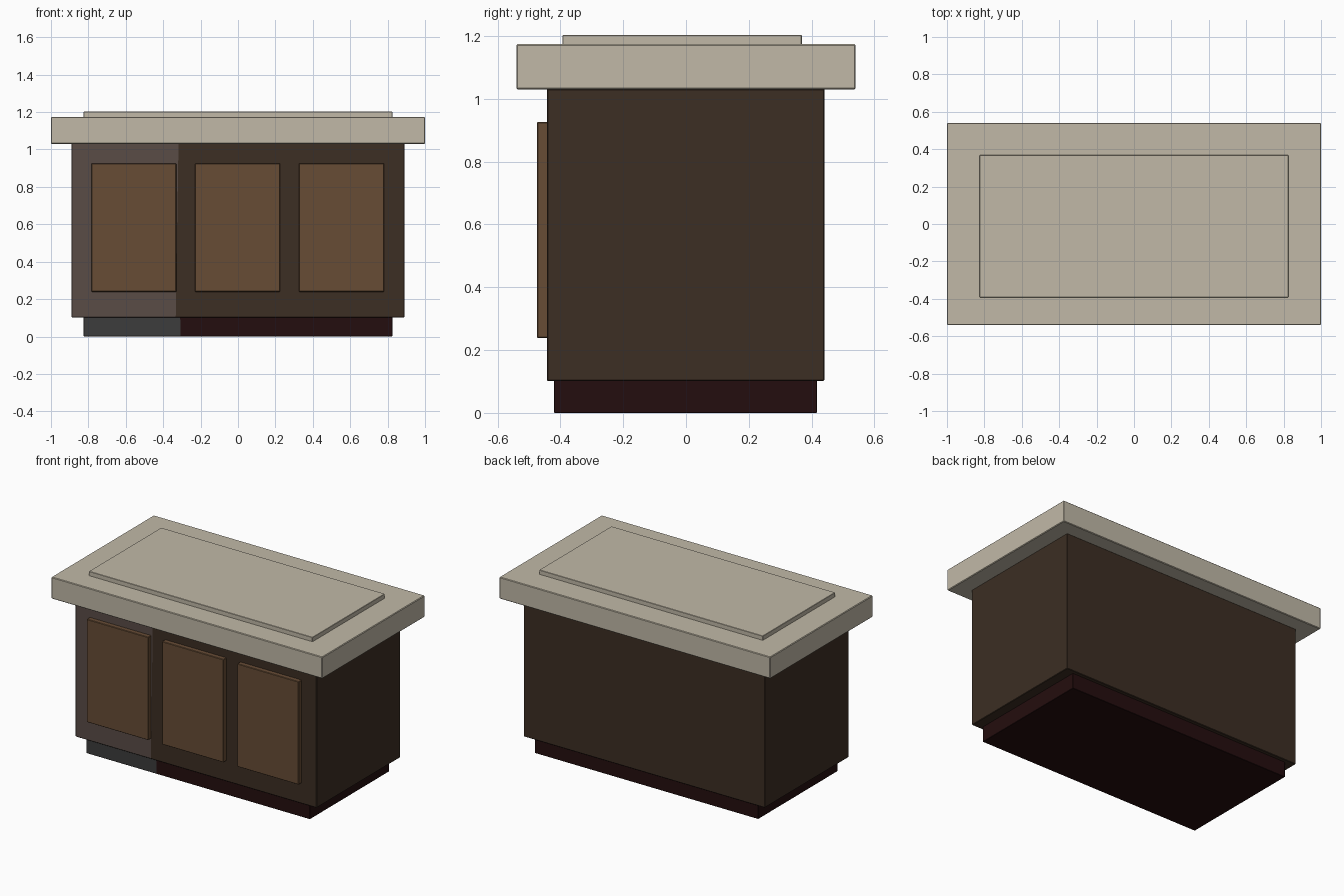
import bpy, bmesh
from mathutils import Vector

if "Cube" in bpy.data.objects:
    bpy.data.objects.remove(bpy.data.objects["Cube"])


def material(name, rgb):
    """Flat material from 0-255 sRGB values, converted to linear."""
    m = bpy.data.materials.new(name)
    lin = [((c / 255 + 0.055) / 1.055) ** 2.4 if c > 10 else c / 255 / 12.92 for c in rgb]
    m.diffuse_color = (*lin, 1)
    m.use_nodes = True
    m.node_tree.nodes["Principled BSDF"].inputs["Base Color"].default_value = m.diffuse_color
    return m


stone = material("beige_stone", (193, 185, 167))
dark_wood = material("dark_wood", (60, 46, 35))
faded_wood = material("faded_wood", (90, 76, 70))
door_wood = material("door_wood", (103, 76, 53))
plinth_red = material("plinth_dark_red", (36, 13, 14))
plinth_grey = material("plinth_grey", (60, 60, 60))


def box(name, x, y, z, mats, bevel=0.004, split=None):
    """Box from (min, max) ranges; split = (x at bottom, x at top) recolours the left of the front face."""
    bm = bmesh.new()
    bmesh.ops.create_cube(bm, size=1)
    for v in bm.verts:
        v.co = Vector([lo + (c + 0.5) * (hi - lo) for c, (lo, hi) in zip(v.co, (x, y, z))])
    if split:
        bm.normal_update()
        front = next(f for f in bm.faces if f.normal.y < -0.9)
        slope = (split[1] - split[0]) / (z[1] - z[0])
        bmesh.ops.bisect_plane(bm, geom=[front, *front.edges, *front.verts],
                               plane_co=(split[0], 0, z[0]), plane_no=(1, 0, -slope))
        bm.normal_update()
        for f in bm.faces:
            if f.normal.y < -0.9 and f.calc_center_median().x < split[0]:
                f.material_index = 1
    mesh = bpy.data.meshes.new(name)
    bm.to_mesh(mesh)
    bm.free()
    for m in mats:
        mesh.materials.append(m)
    obj = bpy.data.objects.new(name, mesh)
    bpy.context.collection.objects.link(obj)
    if bevel:
        mod = obj.modifiers.new("edge_bevel", 'BEVEL')
        mod.width = bevel
        mod.segments = 1
        mod.limit_method = 'ANGLE'
    return obj


# Recessed plinth and cabinet body, each with a differently coloured left front
box("plinth", (-0.825, 0.825), (-0.42, 0.417), (0, 0.104), [plinth_red, plinth_grey],
    bevel=0.002, split=(-0.307, -0.309))
box("cabinet_body", (-0.89, 0.89), (-0.443, 0.441), (0.102, 1.032), [dark_wood, faded_wood],
    bevel=0.003, split=(-0.333, -0.318))

# Three raised door panels
for i, left in enumerate((-0.784, -0.229, 0.326)):
    box(f"door_panel_{i + 1}", (left, left + 0.454), (-0.475, -0.44), (0.239, 0.926),
        [door_wood], bevel=0.003)

# Thick countertop with a thin raised slab
box("countertop", (-1, 1), (-0.54, 0.54), (1.03, 1.174), [stone])
box("raised_slab", (-0.825, 0.825), (-0.393, 0.369), (1.172, 1.203), [stone], bevel=0.002)
